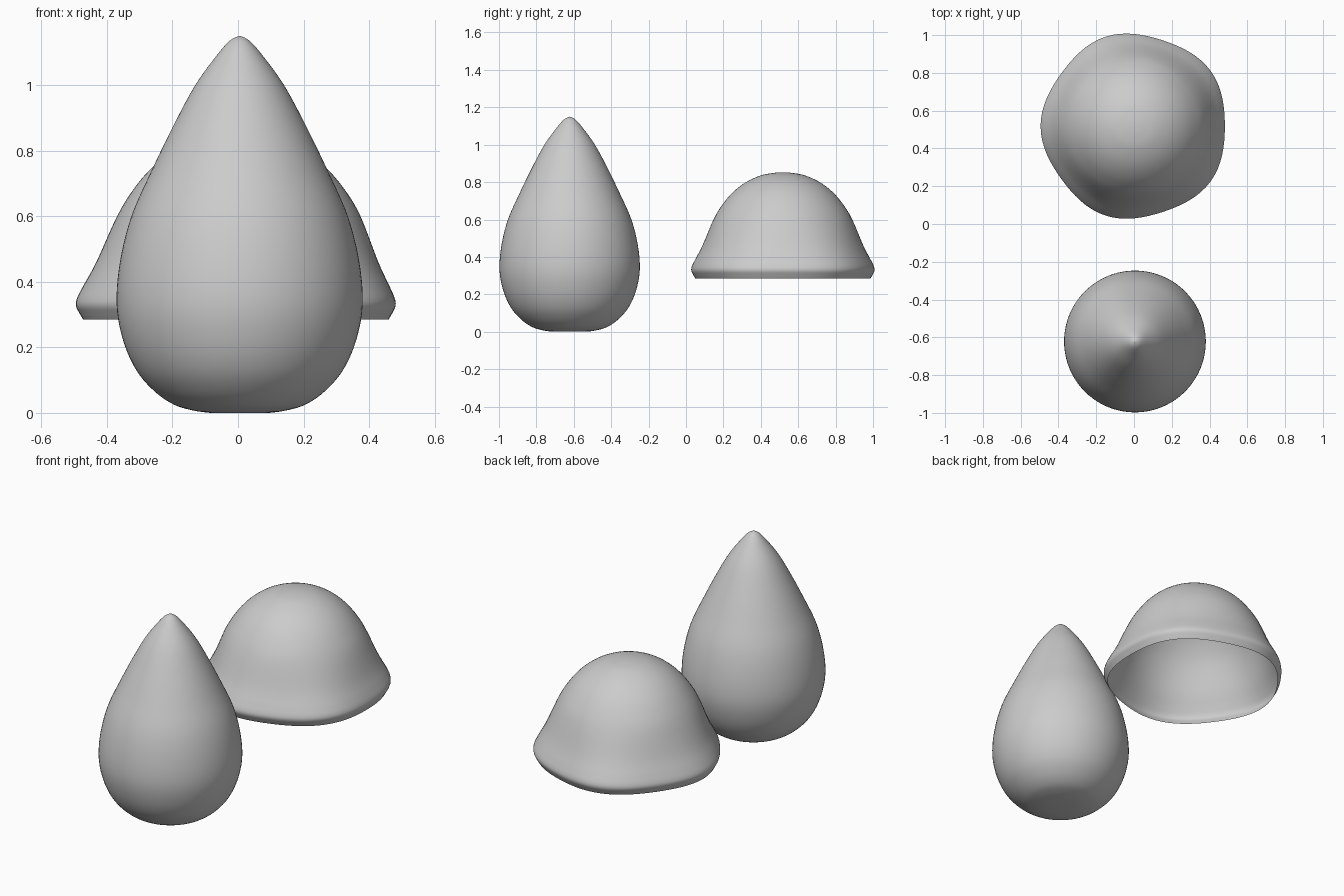
import bpy, math

if "Cube" in bpy.data.objects:
    bpy.data.objects.remove(bpy.data.objects["Cube"])

SEG = 80


def smooth_profile(pts, steps=5):
    """Catmull-Rom curve through (radius, z) points."""
    p = [pts[0]] + pts + [pts[-1]]
    out = []
    for i in range(1, len(p) - 2):
        a, b, c, d = p[i - 1:i + 3]
        for s in range(steps):
            t = s / steps
            out.append(tuple(0.5 * (2 * b[k] + (c[k] - a[k]) * t
                       + (2 * a[k] - 5 * b[k] + 4 * c[k] - d[k]) * t * t
                       + (3 * b[k] - a[k] - 3 * c[k] + d[k]) * t ** 3) for k in (0, 1)))
    return out + [pts[-1]]


def revolve(name, pts, centre, wave=lambda z, a: 0.0, closed_base=False):
    """Lathe a profile running from the base up to a pole on the axis."""
    prof = smooth_profile(pts)
    rings, top = prof[:-1], prof[-1][1]
    verts = []
    for r, z in rings:
        for j in range(SEG):
            a = 2 * math.pi * j / SEG
            q = r * (1 + wave(z, a))
            verts.append((q * math.cos(a), q * math.sin(a), z))
    verts.append((0, 0, top))
    faces = []
    for i in range(len(rings) - 1):
        for j in range(SEG):
            k = (j + 1) % SEG
            faces.append((i * SEG + j, i * SEG + k, (i + 1) * SEG + k, (i + 1) * SEG + j))
    base = (len(rings) - 1) * SEG
    faces += [(base + j, base + (j + 1) % SEG, len(verts) - 1) for j in range(SEG)]
    if closed_base:
        faces.append(tuple(reversed(range(SEG))))
    me = bpy.data.meshes.new(name)
    me.from_pydata(verts, [], faces)
    me.polygons.foreach_set("use_smooth", [True] * len(me.polygons))
    ob = bpy.data.objects.new(name, me)
    ob.location = (*centre, 0)
    bpy.context.collection.objects.link(ob)
    return ob


# Solid teardrop body in front
revolve("teardrop_body",
        [(0.09, 0.0), (0.14, 0.007), (0.20, 0.025), (0.26, 0.066), (0.315, 0.13),
         (0.355, 0.22), (0.375, 0.33), (0.365, 0.46), (0.33, 0.60), (0.268, 0.74),
         (0.20, 0.88), (0.135, 1.0), (0.07, 1.09), (0.03, 1.135), (0, 1.15)],
        (0.005, -0.622), closed_base=True)


# Hollow bell cap behind, with five gentle lobes that fade toward the crown
def lobes(z, a):
    fade = max(0.0, min(1.0, (0.62 - z) / 0.27))
    return -0.02 * fade * math.cos(5 * a)


revolve("bell_cap",
        [(0.466, 0.285), (0.476, 0.302), (0.487, 0.325), (0.485, 0.348), (0.468, 0.385),
         (0.430, 0.46), (0.371, 0.60), (0.323, 0.68), (0.268, 0.745), (0.20, 0.798),
         (0.12, 0.835), (0.05, 0.849), (0, 0.852)],
        (0.003, 0.518), lobes)
